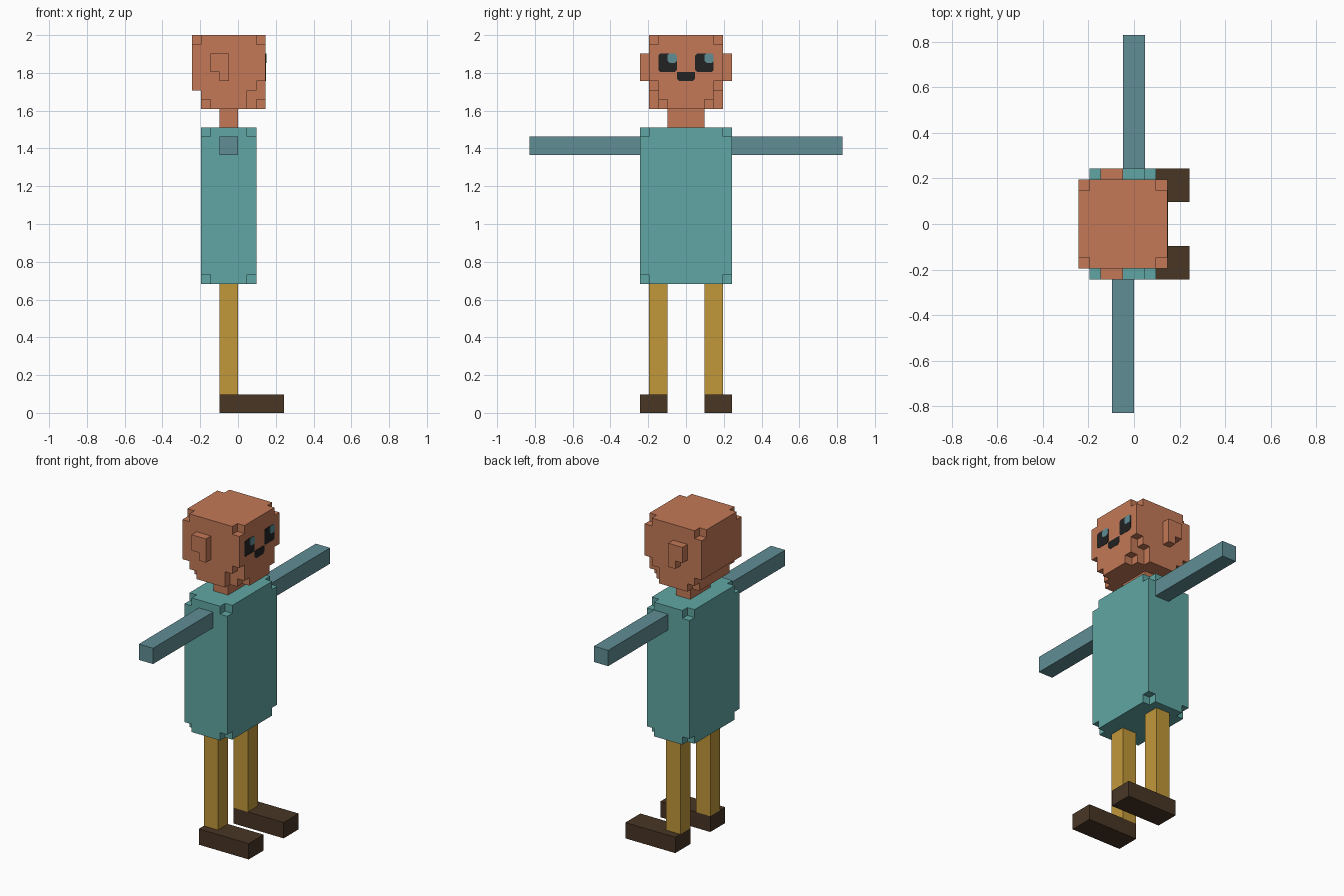
import bpy, bmesh
from itertools import product

U = 2 / 41  # size of one block

cube = bpy.data.objects.get("Cube")
if cube:
    bpy.data.objects.remove(cube, do_unlink=True)


def material(name, rgb):
    lin = [((c / 255 + 0.055) / 1.055) ** 2.4 for c in rgb] + [1]
    m = bpy.data.materials.new(name)
    m.use_nodes = True
    m.diffuse_color = lin
    m.node_tree.nodes["Principled BSDF"].inputs["Base Color"].default_value = lin
    return m


SKIN = material("skin", (195, 121, 87))
SHIRT = material("teal_shirt", (96, 166, 163))
SLEEVE = material("blue_grey", (96, 141, 149))
TROUSERS = material("ochre_trousers", (193, 151, 58))
SHOE = material("dark_brown_shoe", (72, 54, 37))
DARK = material("near_black", (34, 34, 34))


def finish(bm, name, mat):
    mesh = bpy.data.meshes.new(name)
    bm.to_mesh(mesh)
    bm.free()
    mesh.materials.append(mat)
    obj = bpy.data.objects.new(name, mesh)
    bpy.context.collection.objects.link(obj)
    return obj


def cells(box):
    x0, x1, y0, y1, z0, z1 = box
    return set(product(range(x0, x1), range(y0, y1), range(z0, z1)))


def blocks(name, mat, boxes, cuts=()):
    """Outer skin of a set of blocks, with the cut boxes taken away."""
    solid = set().union(*map(cells, boxes)) - set().union(*map(cells, cuts))
    bm = bmesh.new()
    verts = {}

    def vert(p):
        if p not in verts:
            verts[p] = bm.verts.new([c * U for c in p])
        return verts[p]

    for cell in solid:
        for axis, side in product(range(3), (0, 1)):
            near = list(cell)
            near[axis] += 2 * side - 1
            if tuple(near) in solid:
                continue
            a, b = (axis + 1) % 3, (axis + 2) % 3
            ring = [(0, 0), (1, 0), (1, 1), (0, 1)]
            corners = []
            for da, db in (ring if side else ring[::-1]):
                p = list(cell)
                p[axis] += side
                p[a] += da
                p[b] += db
                corners.append(vert(tuple(p)))
            bm.faces.new(corners)
    bmesh.ops.dissolve_limit(bm, angle_limit=0.01, verts=bm.verts[:], edges=bm.edges[:])
    return finish(bm, name, mat)


def both(x0, x1, y0, y1, z0, z1):
    """A box and its mirror image across y = 0."""
    return [(x0, x1, y0, y1, z0, z1), (x0, x1, -y1, -y0, z0, z1)]


def plate(name, mat, y0, y1, z0, z1, depth, top=0.2, bottom=0.2):
    """Thin clipped-corner plate on the face (+x side of the head)."""
    t, b = top, bottom
    outline = [(y0 + b, z0), (y1 - b, z0), (y1, z0 + b), (y1, z1 - t),
               (y1 - t, z1), (y0 + t, z1), (y0, z1 - t), (y0, z0 + b)]
    bm = bmesh.new()
    face = bm.faces.new([bm.verts.new((3 * U, y * U, z * U)) for y, z in outline])
    out = bmesh.ops.extrude_face_region(bm, geom=[face])
    moved = [v for v in out["geom"] if isinstance(v, bmesh.types.BMVert)]
    bmesh.ops.translate(bm, verts=moved, vec=(depth, 0, 0))
    bmesh.ops.recalc_face_normals(bm, faces=bm.faces[:])
    return finish(bm, name, mat)


# Head: notched crown corners, stepped jaw and nape
head_cuts = (both(-5, -4, 3, 4, 40, 41) + both(2, 3, 3, 4, 40, 41)
             + both(2, 3, 3, 4, 33, 36) + both(1, 2, 3, 4, 33, 35)
             + both(2, 3, 2, 3, 33, 34) + both(-4, -3, 3, 4, 33, 34)
             + [(-5, -4, -4, 4, 33, 35)])
blocks("head", SKIN, [(-5, 3, -4, 4, 33, 41)], head_cuts)
blocks("neck", SKIN, [(-2, 0, -2, 2, 31, 33)])

# Torso with its eight corners notched
torso_cuts = [c for x, z in product((-4, 1), (14, 30))
              for c in both(x, x + 1, 4, 5, z, z + 1)]
blocks("torso", SHIRT, [(-4, 2, -5, 5, 14, 31)], torso_cuts)

# Arms, the two set at slightly different depths
blocks("right_arm", SLEEVE, [(-2, 0, -17, -5, 28, 30)])
blocks("left_arm", SLEEVE, [(-1, 1, 5, 17, 28, 30)])

# Ears, legs and shoes in pairs
pairs = [("ear", SKIN, both(-3, -1, 4, 5, 37, 39), both(-2, -1, 4, 5, 36, 37)),
         ("leg", TROUSERS, both(-2, 0, 2, 4, 2, 14), None),
         ("shoe", SHOE, both(-2, 5, 2, 5, 0, 2), None)]
for part, mat, main, extra in pairs:
    for i, side in enumerate(("left", "right")):
        blocks(f"{side}_{part}", mat, [main[i]] + ([extra[i]] if extra else []))

# Eyes with a highlight in the same upper corner, and a small mouth
for side, y in (("left", 1), ("right", -3)):
    plate(f"{side}_eye", DARK, y, y + 2, 37, 39, 0.002)
    plate(f"{side}_eye_highlight", SLEEVE, y + 1, y + 2, 38, 39, 0.004)
plate("mouth", DARK, -1, 1, 36, 37, 0.002, top=0.05, bottom=0.3)
